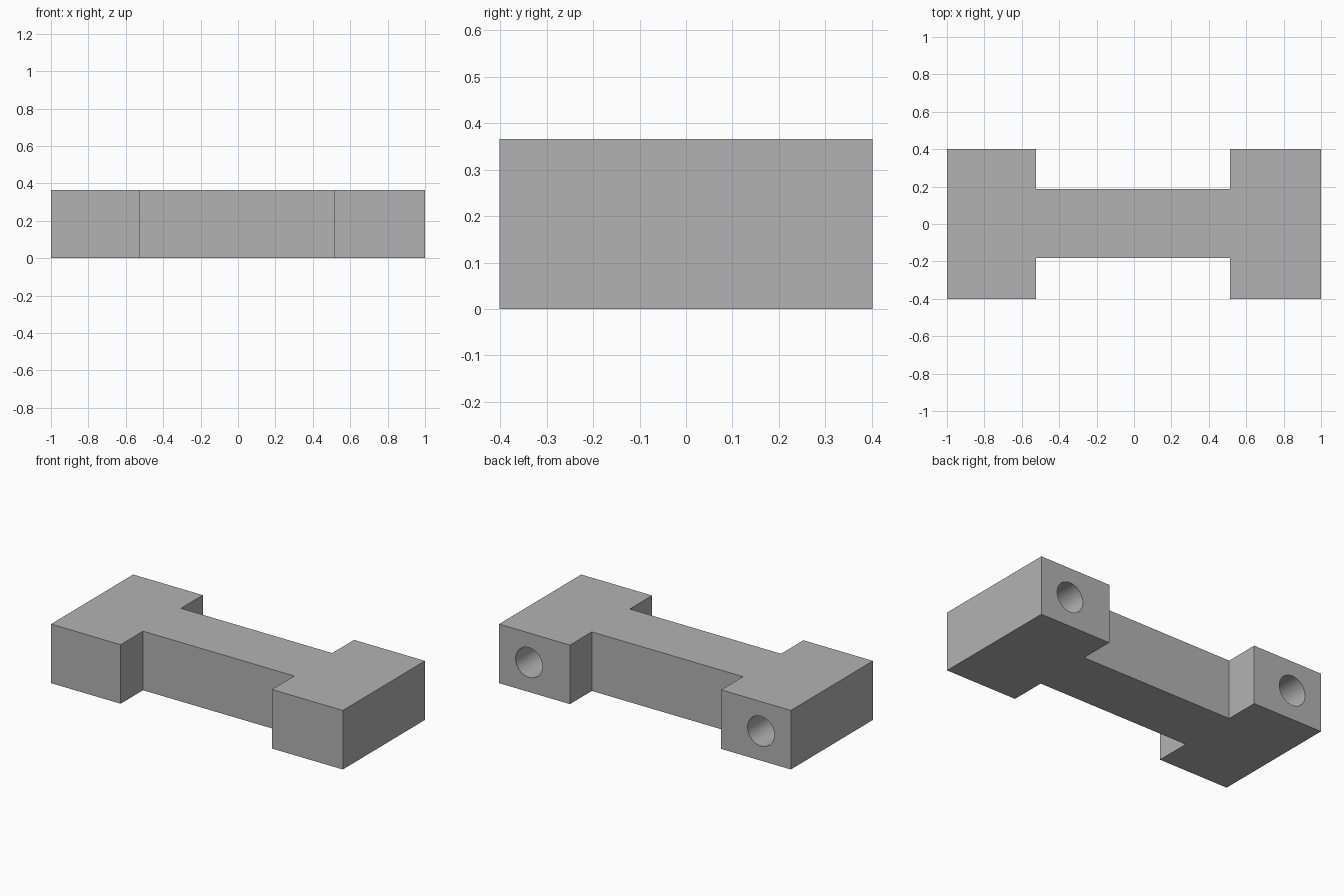
import bpy
import bmesh
from mathutils import Matrix

cube = bpy.data.objects.get("Cube")
if cube:
    bpy.data.objects.remove(cube, do_unlink=True)

HEIGHT, HALF_DEPTH = 0.366, 0.402

grey = bpy.data.materials.new("plain grey")
grey.use_nodes = True
grey.diffuse_color = (0.45, 0.45, 0.45, 1)
grey.node_tree.nodes["Principled BSDF"].inputs["Base Color"].default_value = grey.diffuse_color


def add_object(name, bm):
    bmesh.ops.recalc_face_normals(bm, faces=bm.faces)
    mesh = bpy.data.meshes.new(name)
    bm.to_mesh(mesh)
    bm.free()
    mesh.materials.append(grey)
    obj = bpy.data.objects.new(name, mesh)
    bpy.context.collection.objects.link(obj)
    return obj


# H-shaped body: plan outline extruded upward
left, right, front, back = -0.523, 0.514, -0.183, 0.188
outline = [(-1, -HALF_DEPTH), (left, -HALF_DEPTH), (left, front), (right, front),
           (right, -HALF_DEPTH), (1, -HALF_DEPTH), (1, HALF_DEPTH), (right, HALF_DEPTH),
           (right, back), (left, back), (left, HALF_DEPTH), (-1, HALF_DEPTH)]
bm = bmesh.new()
base = bm.faces.new([bm.verts.new((x, y, 0)) for x, y in outline])
top = bmesh.ops.extrude_face_region(bm, geom=[base], use_keep_orig=True)
bmesh.ops.translate(bm, vec=(0, 0, HEIGHT),
                    verts=[v for v in top["geom"] if isinstance(v, bmesh.types.BMVert)])
body = add_object("bracket_body", bm)

# Blind bolt holes in the back of both end blocks
HOLE_RADIUS, HOLE_DEPTH = 0.092, 0.5
bm = bmesh.new()
for side in (-1, 1):
    place = (Matrix.Translation((side * 0.795, HALF_DEPTH, HEIGHT / 2))
             @ Matrix.Rotation(1.570796, 4, "X"))
    bmesh.ops.create_cone(bm, cap_ends=True, segments=48, radius1=HOLE_RADIUS,
                          radius2=HOLE_RADIUS, depth=2 * HOLE_DEPTH, matrix=place)
cutter = add_object("hole_cutter", bm)
cutter.hide_render = True

bpy.ops.object.select_all(action="DESELECT")
body.select_set(True)
bpy.context.view_layer.objects.active = body
cut = body.modifiers.new("bolt_holes", "BOOLEAN")
cut.operation = "DIFFERENCE"
cut.solver = "EXACT"
cut.object = cutter
bpy.ops.object.modifier_apply(modifier=cut.name)
bpy.data.objects.remove(cutter, do_unlink=True)
bpy.ops.object.shade_smooth_by_angle()
